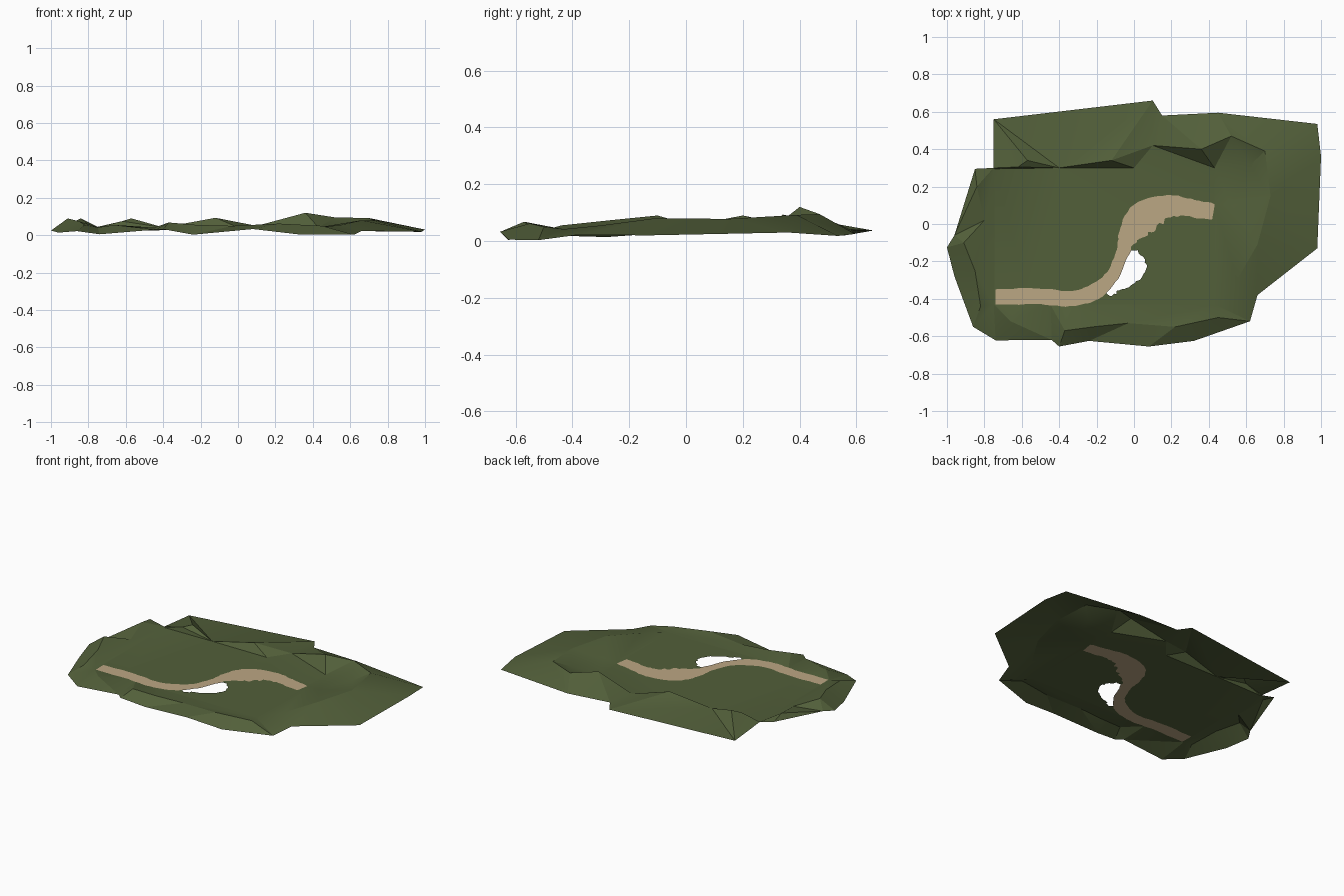
import bpy, random
from mathutils import Vector
from mathutils.geometry import delaunay_2d_cdt

if "Cube" in bpy.data.objects:
    bpy.data.objects.remove(bpy.data.objects["Cube"])

random.seed(4)
PLAIN = 0.042


def material(name, rgb):
    m = bpy.data.materials.new(name)
    m.diffuse_color = (*rgb, 1)
    m.use_nodes = True
    m.node_tree.nodes["Principled BSDF"].inputs["Base Color"].default_value = m.diffuse_color
    return m


grass = material("grass green", (0.085, 0.115, 0.042))
sand = material("sandy path", (0.50, 0.385, 0.23))


def inside(p, poly):
    hit = False
    for a, b in zip(poly, poly[1:] + poly[:1]):
        if (a[1] > p[1]) != (b[1] > p[1]):
            if p[0] < a[0] + (p[1] - a[1]) * (b[0] - a[0]) / (b[1] - a[1]):
                hit = not hit
    return hit


def rough(poly, amount, steps=4):
    """Subdivide a closed outline and make it ragged."""
    out = []
    for a, b in zip(poly, poly[1:] + poly[:1]):
        out.append(a)
        for i in range(1, steps):
            t = i / steps
            out.append((a[0] + (b[0] - a[0]) * t + random.uniform(-amount, amount),
                        a[1] + (b[1] - a[1]) * t + random.uniform(-amount, amount)))
    return out


def spline(pts, steps):
    """Catmull-Rom through the given points."""
    v = [Vector(p) for p in pts]
    v = [2 * v[0] - v[1]] + v + [2 * v[-1] - v[-2]]
    out = []
    for i in range(1, len(v) - 2):
        a, b, c, d = v[i - 1:i + 3]
        for k in range(steps):
            t = k / steps
            out.append(0.5 * (2 * b + (c - a) * t + (2 * a - 5 * b + 4 * c - d) * t * t
                              + (3 * b - a - 3 * c + d) * t ** 3))
    return out + [v[-2]]


# Outer edge of the land: x, y, z
outline = [
    (-0.75, 0.56, 0.02), (0.10, 0.66, 0.037), (0.15, 0.58, 0.04), (0.45, 0.595, 0.025),
    (0.98, 0.535, 0.018), (1.0, 0.36, 0.03), (0.98, -0.13, 0.02), (0.66, -0.38, 0.022),
    (0.62, -0.52, 0.003), (0.32, -0.625, 0.005), (0.08, -0.655, 0.033),
    (-0.24, -0.625, 0.003), (-0.40, -0.655, 0.032), (-0.44, -0.62, 0.03),
    (-0.74, -0.622, 0.005), (-0.86, -0.55, 0.022), (-0.96, -0.28, 0.014),
    (-1.0, -0.125, 0.025), (-0.96, -0.06, 0.035), (-0.85, 0.295, 0.07),
    (-0.75, 0.30, 0.045)]

# Hilltops and hollows around the plain: x, y, z
hills = [
    (-0.57, 0.34, 0.09), (-0.62, 0.305, 0.075), (-0.12, 0.34, 0.093), (0.10, 0.42, 0.05),
    (0.36, 0.40, 0.12), (0.52, 0.47, 0.095), (0.70, 0.39, 0.092), (0.62, 0.315, 0.05),
    (0.73, 0.15, 0.078), (0.66, -0.11, 0.08), (0.55, -0.30, 0.055), (0.52, 0.10, 0.045),
    (0.45, -0.50, 0.05), (0.22, -0.55, 0.062), (-0.03, -0.53, 0.05),
    (-0.22, -0.55, 0.055), (-0.37, -0.57, 0.068), (-0.66, -0.52, 0.055),
    (-0.82, -0.44, 0.055), (-0.85, -0.25, 0.075), (-0.91, -0.10, 0.09),
    (-0.80, 0.02, 0.055), (-0.84, 0.20, 0.09)]

# Flat plain in the middle
plain = [(-0.75, -0.43), (0.43, -0.43), (0.43, 0.30), (0.0, 0.30), (-0.40, 0.30), (-0.745, 0.295)]

# Winding path: centre x, y and width
track = spline([
    (-0.74, -0.39, 0.085), (-0.5, -0.387, 0.085), (-0.34, -0.40, 0.08), (-0.21, -0.363, 0.085),
    (-0.115, -0.275, 0.07), (-0.06, -0.15, 0.07), (-0.022, -0.05, 0.12), (0.05, 0.035, 0.17),
    (0.17, 0.09, 0.13), (0.3, 0.085, 0.10), (0.425, 0.065, 0.085)], 6)
left, right = [], []
for i, p in enumerate(track):
    d = (track[min(i + 1, len(track) - 1)] - track[max(i - 1, 0)]).xy.normalized()
    n = Vector((-d.y, d.x))
    w = p.z / 2
    wild = 0.012 if 30 < i < 56 else 0.003
    left.append(tuple(p.xy + n * (w + random.uniform(-0.003, 0.003))))
    right.append(tuple(p.xy - n * (w + random.uniform(-wild, wild))))
path_poly = left + right[::-1]

# Ragged gap beside the path
gap = rough([(-0.035, -0.15), (0.02, -0.14), (0.06, -0.19), (0.065, -0.24), (0.03, -0.30),
             (-0.03, -0.34), (-0.08, -0.355), (-0.12, -0.385), (-0.17, -0.36),
             (-0.10, -0.30), (-0.07, -0.24)], 0.006)

# Triangulate everything together
points, heights, edges = [], [], []


def add_loop(pts, closed=True):
    start = len(points)
    for p in pts:
        points.append(Vector(p[:2]))
        heights.append(p[2] if len(p) > 2 else PLAIN)
    if closed:
        n = len(pts)
        edges.extend((start + i, start + (i + 1) % n) for i in range(n))


add_loop(outline)
add_loop(hills, False)
for loop in (plain, path_poly, gap):
    add_loop(loop)

verts, _, tris, origin, _, _ = delaunay_2d_cdt(points, edges, [], 0, 1e-5)
coords = [(v.x, v.y, heights[o[0]] if o else PLAIN) for v, o in zip(verts, origin)]

ground_faces, path_faces = [], []
for t in tris:
    c = sum((verts[i] for i in t), Vector((0, 0))) / len(t)
    if not inside(c, outline):
        continue
    if inside(c, path_poly):
        path_faces.append(t)
    elif not inside(c, gap):
        ground_faces.append(t)


def build(name, faces, mat):
    used = sorted({i for f in faces for i in f})
    index = {v: k for k, v in enumerate(used)}
    me = bpy.data.meshes.new(name)
    me.from_pydata([coords[i] for i in used], [], [[index[i] for i in f] for f in faces])
    me.materials.append(mat)
    ob = bpy.data.objects.new(name, me)
    bpy.context.collection.objects.link(ob)
    bpy.ops.object.select_all(action='DESELECT')
    ob.select_set(True)
    bpy.context.view_layer.objects.active = ob
    bpy.ops.object.shade_smooth_by_angle(angle=0.35)
    return ob


build("hilly_ground", ground_faces, grass)
build("winding_path", path_faces, sand)
